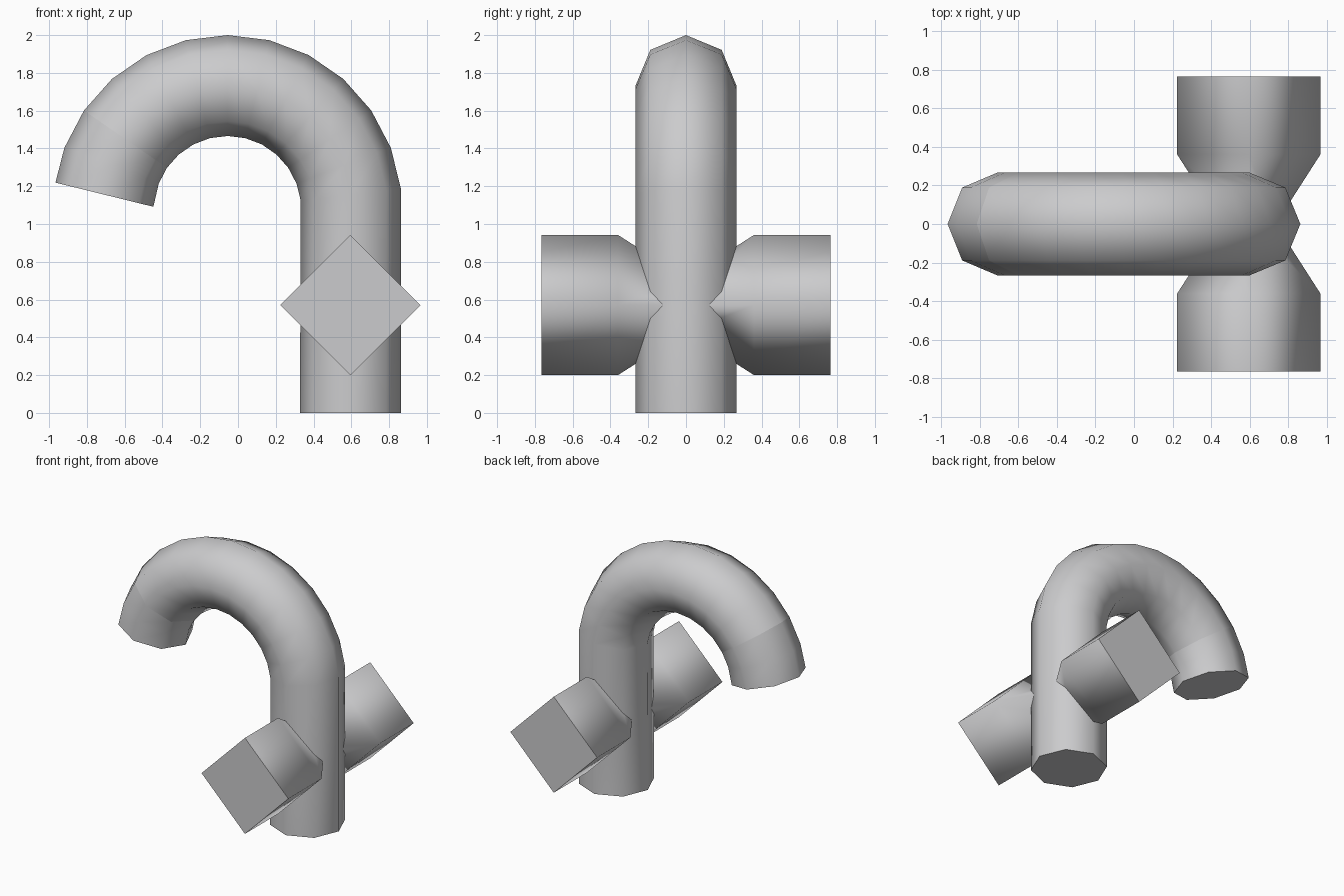
import bpy, bmesh
from math import sin, cos, pi, radians
from mathutils import Vector

default = bpy.data.objects.get("Cube")
if default:
    bpy.data.objects.remove(default)

grey = bpy.data.materials.new("light grey")
grey.use_nodes = True
colour = (0.6, 0.6, 0.61, 1)
grey.diffuse_color = colour
grey.node_tree.nodes["Principled BSDF"].inputs["Base Color"].default_value = colour


def loft(name, rings, sharp_ring=None):
    """Skin equal-sized rings; smooth sides, flat capped ends."""
    bm = bmesh.new()
    loops = [[bm.verts.new(p) for p in ring] for ring in rings]
    n = len(loops[0])
    for a, b in zip(loops, loops[1:]):
        for i in range(n):
            j = (i + 1) % n
            bm.faces.new((a[i], a[j], b[j], b[i])).smooth = True
    caps = [bm.faces.new(loops[0][::-1]), bm.faces.new(loops[-1])]
    bmesh.ops.recalc_face_normals(bm, faces=bm.faces)
    for cap in caps:
        for edge in cap.edges:
            edge.smooth = False
    if sharp_ring is not None:
        loop = loops[sharp_ring]
        for i in range(n):
            bm.edges.get((loop[i], loop[(i + 1) % n])).smooth = False
    mesh = bpy.data.meshes.new(name)
    bm.to_mesh(mesh)
    bm.free()
    mesh.materials.append(grey)
    obj = bpy.data.objects.new(name, mesh)
    bpy.context.collection.objects.link(obj)
    return obj


# Hooked tube: straight stem followed by an arc, swept with an octagon
stem_x, arc_x, arc_z, bend, radius, sides = 0.595, -0.055, 1.076, 0.657, 0.267, 8
step = pi / 13
path = [Vector((stem_x, 0, 0))]
for k in range(-6, 7):
    a = pi / 2 + k * step
    path.append(Vector((arc_x + bend * cos(a), 0, arc_z + bend * sin(a))))

rings = []
for i, p in enumerate(path):
    before = (p - path[i - 1]).normalized() if i else Vector()
    after = (path[i + 1] - p).normalized() if i < len(path) - 1 else Vector()
    tangent = (before + after).normalized()
    across = Vector((tangent.z, 0, -tangent.x))
    rings.append([p + radius * (across * cos(t) + Vector((0, sin(t), 0)))
                  for t in (2 * pi * s / sides for s in range(sides))])
loft("hooked_tube", rings, sharp_ring=len(rings) - 3)

# Diamond crossbar, pinched where it passes through the stem
profile = [(-0.765, 0.371), (-0.36, 0.371), (0, 0.14), (0.36, 0.371), (0.765, 0.371)]
loft("crossbar", [[(stem_x + h * cos(radians(q)), y, 0.571 + h * sin(radians(q)))
                   for q in (0, 90, 180, 270)] for y, h in profile])
